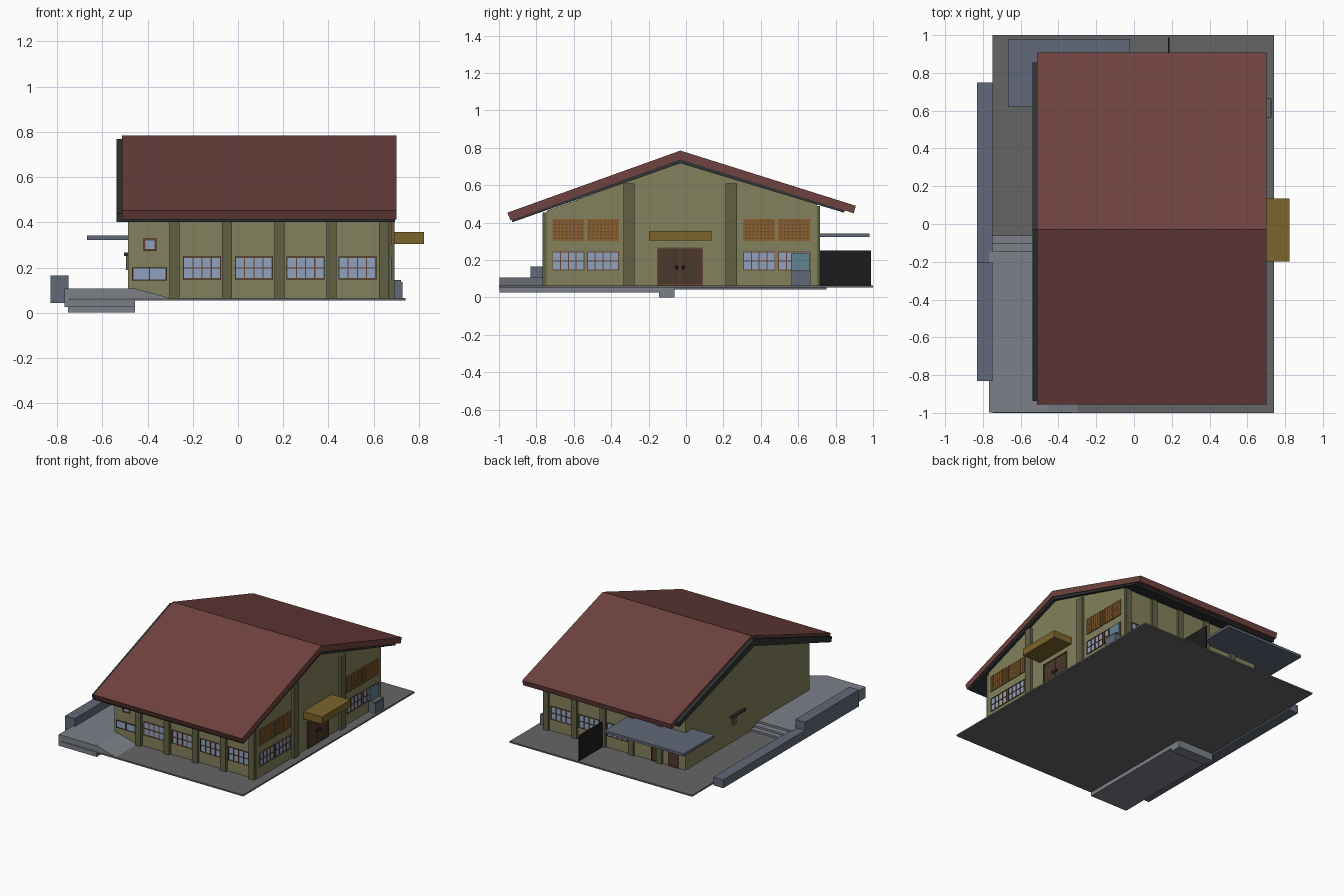
import bpy, bmesh, math

if "Cube" in bpy.data.objects:
    bpy.data.objects.remove(bpy.data.objects["Cube"])

def mat(name, r, g, b):
    m = bpy.data.materials.new(name)
    m.diffuse_color = (r, g, b, 1)
    m.use_nodes = True
    m.node_tree.nodes["Principled BSDF"].inputs["Base Color"].default_value = m.diffuse_color
    return m

WALL = mat("olive_wall", 0.23, 0.22, 0.11)
PIER = mat("dark_olive", 0.12, 0.12, 0.06)
ROOF = mat("red_roof", 0.16, 0.055, 0.05)
DARK = mat("dark_trim", 0.03, 0.035, 0.035)
SLAB = mat("asphalt", 0.13, 0.13, 0.13)
CONC = mat("concrete", 0.20, 0.22, 0.25)
BLUE = mat("blue_concrete", 0.12, 0.14, 0.19)
GLASS = mat("glass", 0.28, 0.36, 0.52)
FRAME = mat("brown_frame", 0.14, 0.06, 0.03)
DOOR = mat("door_wood", 0.07, 0.04, 0.025)
GOLD = mat("gold", 0.20, 0.13, 0.025)
ORANGE = mat("orange_screen", 0.26, 0.12, 0.03)
BLACK = mat("black", 0.012, 0.012, 0.012)
TEAL = mat("teal_glass", 0.12, 0.23, 0.28)

def make(name, bm, m):
    bmesh.ops.recalc_face_normals(bm, faces=bm.faces)
    me = bpy.data.meshes.new(name)
    bm.to_mesh(me)
    bm.free()
    me.materials.append(m)
    ob = bpy.data.objects.new(name, me)
    bpy.context.collection.objects.link(ob)
    return ob

def add_box(bm, x, y, z):
    r = bmesh.ops.create_cube(bm, size=1)
    for v in r["verts"]:
        v.co = [lo + (hi - lo) * (c + 0.5) for c, (lo, hi) in zip(v.co, (x, y, z))]

def box(name, x, y, z, m):
    bm = bmesh.new()
    add_box(bm, x, y, z)
    return make(name, bm, m)

def extrude(name, pts, axis, lo, hi, m):
    """Extrude a 2D profile along x (points are y,z) or y (points are x,z)."""
    bm = bmesh.new()
    put = (lambda p, t: (t, p[0], p[1])) if axis == "x" else (lambda p, t: (p[0], t, p[1]))
    f = bm.faces.new([bm.verts.new(put(p, lo)) for p in pts])
    r = bmesh.ops.extrude_face_region(bm, geom=[f])
    d = (hi - lo, 0, 0) if axis == "x" else (0, hi - lo, 0)
    bmesh.ops.translate(bm, vec=d, verts=[g for g in r["geom"] if isinstance(g, bmesh.types.BMVert)])
    return make(name, bm, m)

def panel(name, axis, wall, out, a, z, cols, rows, pane, bar, t=0.005):
    """Pane with a grid of bars, on a wall facing along axis; out is +1 or -1."""
    def place(bm, a, z, depth):
        d = sorted((wall - out * 0.004, wall + out * depth))
        add_box(bm, *((d, a, z) if axis == "x" else (a, d, z)))
    bm = bmesh.new()
    place(bm, a, z, 0.003)
    make(name + "_pane", bm, pane)
    bm = bmesh.new()
    for i in range(cols + 1):
        c = a[0] + t / 2 + (a[1] - a[0] - t) * i / cols
        place(bm, (c - t / 2, c + t / 2), z, 0.008)
    for j in range(rows + 1):
        c = z[0] + t / 2 + (z[1] - z[0] - t) * j / rows
        place(bm, a, (c - t / 2, c + t / 2), 0.007)
    make(name + "_frame", bm, bar)

FRONT, BACK, GABLE = -0.745, 0.70, 0.672

# Ground and gabled body
box("ground_slab", (-0.75, 0.742), (-1, 1), (0.054, 0.065), SLAB)
extrude("walls", [(FRONT, 0.06), (BACK, 0.06), (BACK, 0.497), (-0.03, 0.72), (FRONT, 0.463)],
        "x", -0.487, GABLE, WALL)

# Roof covering and dark under-roof
extrude("roof", [(-0.955, 0.453), (-0.03, 0.785), (0.908, 0.49), (0.897, 0.45),
                 (-0.03, 0.738), (-0.938, 0.412)], "x", -0.513, 0.702, ROOF)
extrude("under_roof", [(-0.938, 0.44), (-0.03, 0.768), (0.855, 0.487), (0.845, 0.453),
                       (-0.03, 0.717), (-0.928, 0.402)], "x", -0.537, 0.695, DARK)

# Pilasters on both long sides and on the entrance gable
for i in range(5):
    x = -0.28 + 0.2315 * i
    box(f"front_pilaster_{i}", (x - 0.022, x + 0.022), (-0.768, FRONT + 0.01), (0.065, 0.455), PIER)
    box(f"back_pilaster_{i}", (x - 0.022, x + 0.022), (BACK - 0.01, 0.717), (0.065, 0.49), PIER)
for i, y in enumerate((-0.305, 0.242)):
    box(f"gable_pilaster_{i}", (GABLE - 0.01, 0.692), (y - 0.03, y + 0.03), (0.065, 0.61), PIER)

# Long-side windows
for i in range(4):
    a = -0.243 + 0.229 * i
    panel(f"front_window_{i}", "y", FRONT, -1, (a, a + 0.168), (0.148, 0.248), 4, 2, GLASS, FRAME)
    if i:
        panel(f"back_window_{i}", "y", BACK, 1, (a, a + 0.168), (0.148, 0.248), 4, 2, GLASS, FRAME)
panel("low_window", "y", FRONT, -1, (-0.468, -0.315), (0.143, 0.2), 2, 1, GLASS, DOOR)
panel("small_window", "y", FRONT, -1, (-0.418, -0.36), (0.272, 0.328), 1, 1, GLASS, FRAME, 0.009)
for i, x in enumerate((-0.43, -0.29)):
    panel(f"back_door_{i}", "y", BACK, 1, (x, x + 0.08), (0.065, 0.23), 1, 1, DOOR, FRAME)

# Entrance gable windows with lattice screens above
for i, y in enumerate((-0.715, -0.53, 0.305, 0.493)):
    a = (y, y + 0.172)
    panel(f"gable_window_{i}", "x", GABLE, 1, a, (0.145, 0.245), 4, 2, GLASS, FRAME)
    panel(f"screen_{i}", "x", GABLE, 1, a, (0.302, 0.42), 8, 6, FRAME, ORANGE, 0.01)

# Double entrance door, round handles and gold canopy
panel("entrance_door", "x", GABLE, 1, (-0.155, 0.09), (0.065, 0.266), 2, 1, DOOR, FRAME, 0.007)
for i, y in enumerate((-0.05, -0.015)):
    bm = bmesh.new()
    bmesh.ops.create_uvsphere(bm, u_segments=10, v_segments=6, radius=0.01)
    bmesh.ops.translate(bm, vec=(GABLE + 0.01, y, 0.16), verts=bm.verts)
    make(f"door_handle_{i}", bm, BLACK)
box("entrance_canopy", (GABLE - 0.01, 0.824), (-0.198, 0.135), (0.303, 0.356), GOLD)

# Ticket counter beside the entrance
box("counter_base", (GABLE, 0.728), (0.565, 0.665), (0.065, 0.135), BLUE)
box("counter_top", (GABLE, 0.722), (0.562, 0.668), (0.135, 0.145), SLAB)
box("counter_glass", (0.678, 0.69), (0.562, 0.662), (0.145, 0.235), TEAL)

# Side platform with front ramp and steps
box("platform", (-0.767, -0.455), (-0.998, -0.145), (0.025, 0.107), CONC)
extrude("ramp", [(-0.456, 0.06), (-0.456, 0.107), (-0.30, 0.065), (-0.30, 0.06)],
        "y", -0.998, -0.75, CONC)
box("upper_step", (-0.752, -0.455), (-0.145, -0.1), (0.0, 0.092), CONC)
box("lower_step", (-0.752, -0.455), (-0.1, -0.062), (0.0, 0.078), CONC)

# Boundary wall in two heights
box("low_boundary_wall", (-0.83, -0.75), (-0.205, 0.75), (0.043, 0.105), BLUE)
box("high_boundary_wall", (-0.83, -0.75), (-0.832, -0.205), (0.043, 0.165), BLUE)

# Rear canopy, rear fence and small side awning
box("rear_canopy", (-0.667, -0.02), (0.62, 0.98), (0.322, 0.341), BLUE)
box("rear_fence", (0.179, 0.188), (BACK, 0.988), (0.065, 0.25), BLACK)
box("side_awning", (-0.505, -0.48), (0.02, 0.18), (0.25, 0.267), DARK)
box("side_awning_bracket", (-0.495, -0.48), (0.12, 0.16), (0.19, 0.25), PIER)
